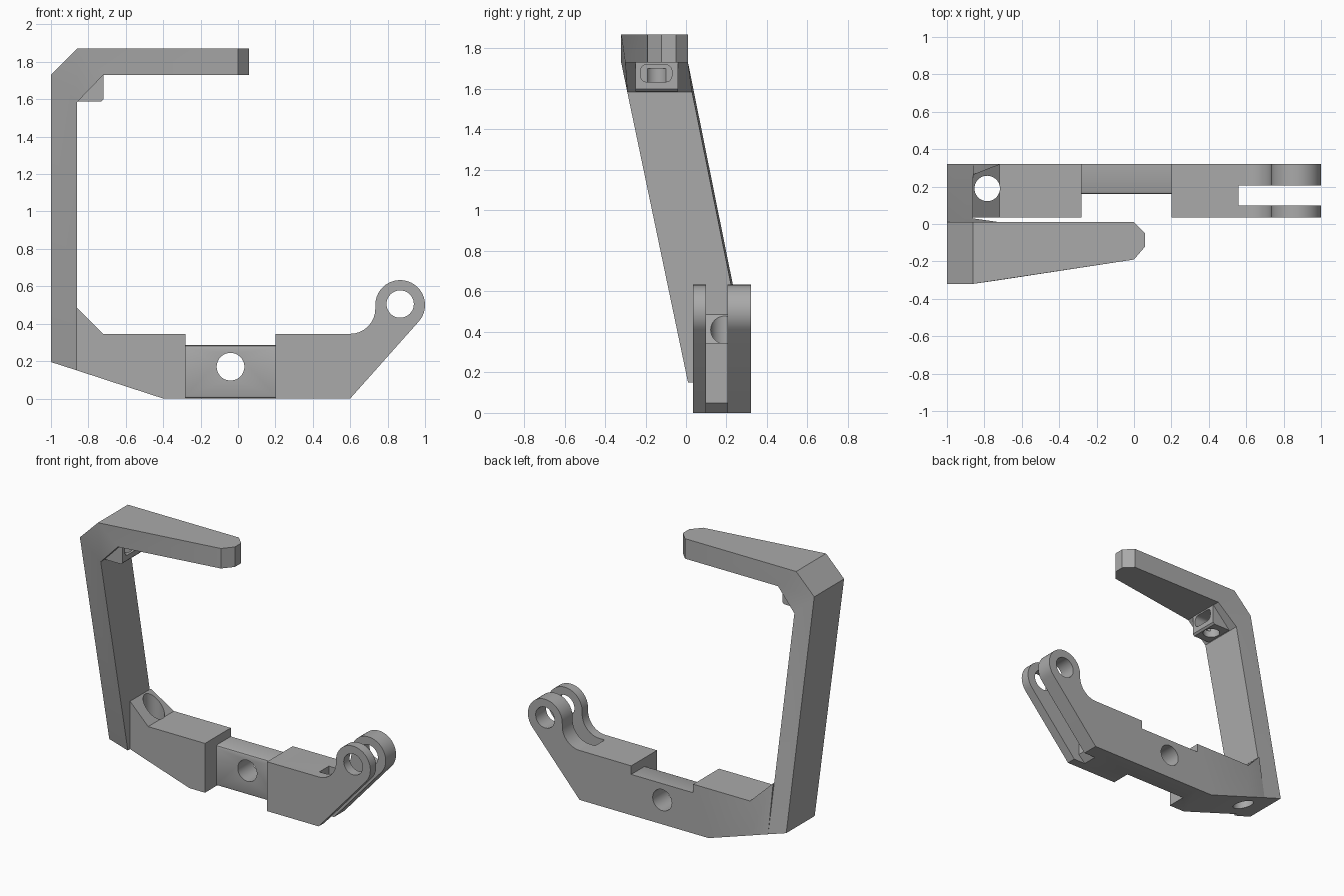
import bpy, bmesh
from math import cos, sin, radians, pi
from mathutils import Vector

if "Cube" in bpy.data.objects:
    bpy.data.objects.remove(bpy.data.objects["Cube"])

grey = bpy.data.materials.new("plain grey")
grey.use_nodes = True
grey.diffuse_color = (0.4, 0.4, 0.4, 1)
grey.node_tree.nodes["Principled BSDF"].inputs["Base Color"].default_value = (0.4, 0.4, 0.4, 1)


def loft(name, rings):
    """Skin a row of matching closed rings and cap both ends."""
    bm = bmesh.new()
    rows = [[bm.verts.new(p) for p in ring] for ring in rings]
    n = len(rows[0])
    for a, b in zip(rows, rows[1:]):
        for i in range(n):
            j = (i + 1) % n
            bm.faces.new((a[i], a[j], b[j], b[i]))
    bm.faces.new(rows[0])
    bm.faces.new(rows[-1])
    bmesh.ops.recalc_face_normals(bm, faces=bm.faces)
    mesh = bpy.data.meshes.new(name)
    bm.to_mesh(mesh)
    bm.free()
    mesh.materials.append(grey)
    obj = bpy.data.objects.new(name, mesh)
    bpy.context.collection.objects.link(obj)
    return obj


def prism(name, pts, axis, lo, hi):
    """Extrude a 2D outline along x, y or z."""
    def place(p, t):
        c = list(p)
        c.insert("xyz".index(axis), t)
        return Vector(c)
    return loft(name, [[place(p, t) for p in pts] for t in (lo, hi)])


def arc(cx, cz, r, start, end, steps):
    angles = [radians(start + (end - start) * i / steps) for i in range(steps + 1)]
    return [(cx + r * cos(a), cz + r * sin(a)) for a in angles]


def rod(cx, cy, r, axis, lo, hi):
    return prism("cutter", arc(cx, cy, r, 0, 352.5, 47), axis, lo, hi)


def combine(obj, other, operation):
    """Boolean one object into another and discard the helper."""
    other.hide_render = True
    mod = obj.modifiers.new("combine", 'BOOLEAN')
    mod.operation = operation
    mod.solver = 'EXACT'
    mod.object = other
    bpy.context.view_layer.objects.active = obj
    bpy.ops.object.modifier_apply(modifier=mod.name)
    bpy.data.objects.remove(other)


FRONT, BACK, TOP = 0.035, 0.32, 0.345

# lower bar: left block, thin middle bridge, right block with hinge ring
base = prism("lower_bar", [(-0.72, 0.104), (-0.4, 0), (-0.28, 0), (-0.28, TOP), (-0.72, TOP)],
             'y', FRONT, BACK)
bridge = prism("bridge", [(BACK, 0), (BACK, 0.285), (0.175, 0.285), (0.164, 0.28), (0.16, 0.27),
                          (0.16, 0.015), (0.164, 0.005), (0.175, 0)], 'x', -0.28, 0.2)
hinge = prism("hinge", [(0.2, 0), (0.6, 0)] + arc(0.867, 0.5, 0.133, -41.4, 180, 32)
              + arc(0.6, 0.48, 0.134, 0, -90, 14) + [(0.2, TOP)], 'y', FRONT, BACK)

# corner gusset tapering into the upright
gusset = loft("gusset", [
    [(-0.72, FRONT, 0.104), (-0.72, BACK, 0.104), (-0.72, BACK, TOP), (-0.72, FRONT, TOP)],
    [(-0.86, FRONT, 0.15), (-0.86, BACK, 0.15), (-0.86, 0.265, 0.485), (-0.86, FRONT, 0.485)]])
for part in (gusset, bridge, hinge):
    combine(base, part, 'UNION')

# bolt holes, hinge pin hole and hinge slot
combine(base, rod(-0.04, 0.17, 0.074, 'y', -0.2, 0.6), 'DIFFERENCE')
combine(base, rod(-0.785, 0.19, 0.068, 'z', -0.2, 0.8), 'DIFFERENCE')
combine(base, rod(0.867, 0.505, 0.073, 'y', -0.2, 0.6), 'DIFFERENCE')
combine(base, prism("slot", [(0.56, 0.05), (0.51, 0), (0.5, -0.1), (1.2, -0.1), (1.2, 0.8), (0.56, 0.8)],
                    'y', 0.1, 0.205), 'DIFFERENCE')


# leaning upright and tapering top arm as one bent beam
def section(outer, inner, y_outer, y_inner):
    (xo, zo), (xi, zi) = outer, inner
    return [(xo, y_outer[0], zo), (xo, y_outer[1], zo), (xi, y_inner[1], zi), (xi, y_inner[0], zi)]


arm = loft("leaning_arm", [
    section((-1, 0.195), (-0.86, 0.15), (0.005, BACK), (0.01, BACK)),
    section((-1, 1.73), (-0.86, 1.585), (-0.32, 0.01), (-0.29, 0.03)),
    section((-0.86, 1.87), (-0.72, 1.73), (-0.32, 0.01), (-0.3, 0.01)),
    section((0, 1.87), (0, 1.73), (-0.19, 0.01), (-0.19, 0.01)),
    section((0.06, 1.87), (0.06, 1.73), (-0.12, -0.05), (-0.12, -0.05))])

# hollow boss under the top corner
boss = prism("boss", [(-0.88, 1.588), (-0.73, 1.588), (-0.718, 1.6), (-0.718, 1.75), (-0.88, 1.75)],
             'y', -0.25, -0.04)
combine(arm, boss, 'UNION')
combine(arm, rod(-0.79, -0.145, 0.055, 'z', 1.5, 1.7), 'DIFFERENCE')
window = []
for cy, cz, start in ((-0.1, 1.69, 0), (-0.195, 1.69, 90), (-0.195, 1.665, 180), (-0.1, 1.665, 270)):
    window += arc(cy, cz, 0.03, start, start + 90, 5)
combine(arm, prism("window", window, 'x', -0.82, -0.6), 'DIFFERENCE')

# smooth the round surfaces, keep edges crisp
bpy.ops.object.select_all(action='DESELECT')
for obj in (base, arm):
    obj.select_set(True)
bpy.context.view_layer.objects.active = base
bpy.ops.object.shade_smooth_by_angle(angle=radians(25))
